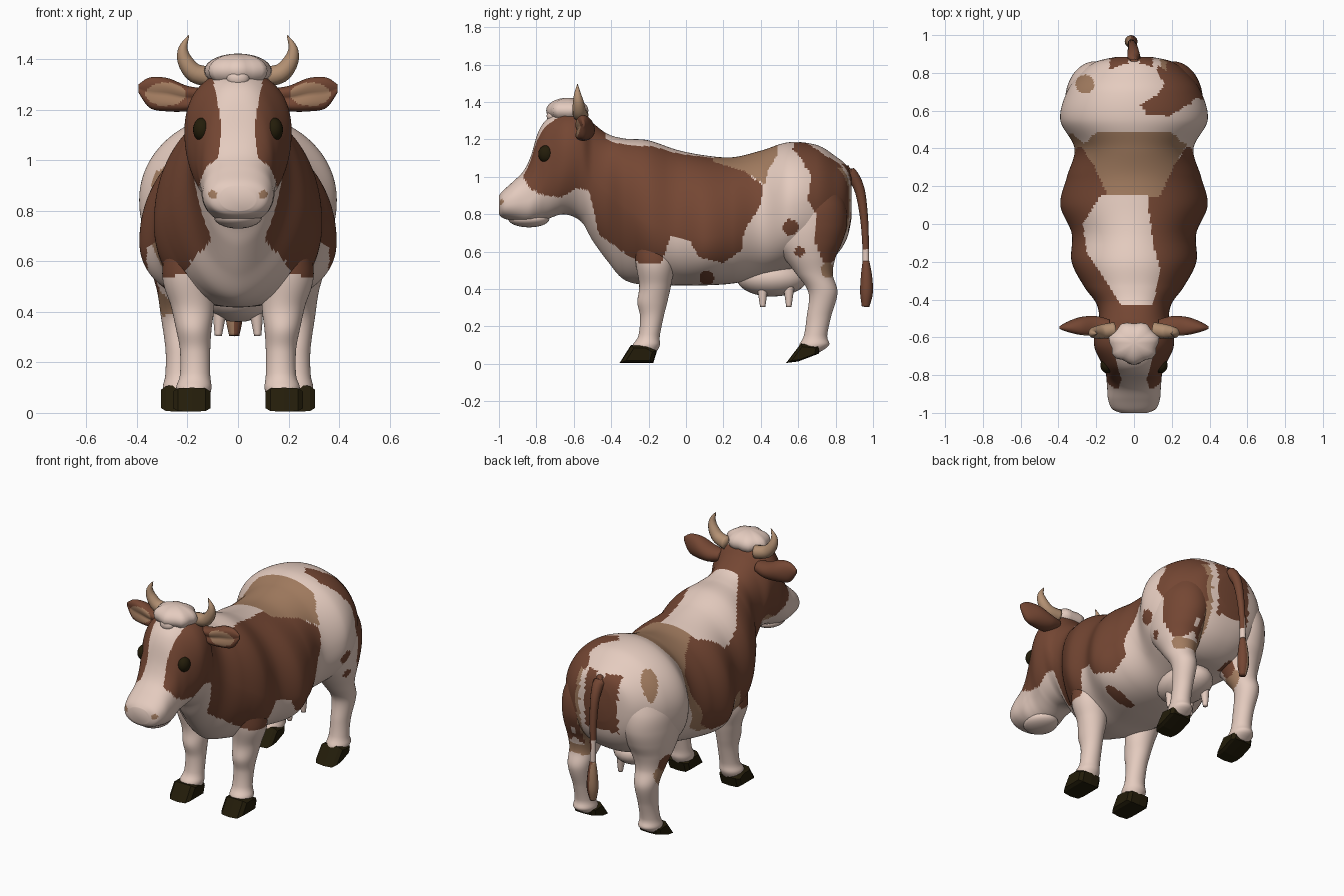
import bpy, bmesh, math
from mathutils import Vector

# ---------- colours ----------
def material(name, rgb):
    m = bpy.data.materials.new(name)
    m.diffuse_color = (*rgb, 1)
    return m

WHITE, BROWN, TAN, DARK, HORN = range(5)
MATS = [material("cream_hide", (0.78, 0.60, 0.52)), material("brown_hide", (0.175, 0.062, 0.033)),
        material("tan_hide", (0.36, 0.20, 0.115)), material("dark_hoof", (0.017, 0.012, 0.003)),
        material("horn", (0.45, 0.28, 0.17))]

# ---------- helpers ----------
def spline(stations, step, least=2):
    """Smooth resampling of station tuples; the first value sets the spacing."""
    out, n = [], len(stations)
    for i in range(n - 1):
        a, b, c, d = (stations[max(0, min(n - 1, j))] for j in (i - 1, i, i + 1, i + 2))
        k = max(least, math.ceil(abs(c[0] - b[0]) / step))
        for s in range(k):
            t = s / k
            out.append([0.5 * (2*q + (r - p)*t + (2*p - 5*q + 4*r - w)*t*t + (3*q - p - 3*r + w)*t**3)
                        for p, q, r, w in zip(a, b, c, d)])
    out.append(list(stations[-1]))
    return out

def loft(name, rings, paint, smooth=True):
    """Skin closed rings into a capped solid; paint is a colour or a rule(centre, normal)."""
    bm = bmesh.new()
    vs = [[bm.verts.new(p) for p in r] for r in rings]
    n = len(vs[0])
    for a, b in zip(vs, vs[1:]):
        for i in range(n):
            bm.faces.new((a[i], a[(i + 1) % n], b[(i + 1) % n], b[i]))
    bm.faces.new(vs[0])
    bm.faces.new(vs[-1])
    bmesh.ops.recalc_face_normals(bm, faces=bm.faces)
    for f in bm.faces:
        f.smooth = smooth
        f.material_index = paint(f.calc_center_median(), f.normal) if callable(paint) else paint
    return finish(name, bm)

def finish(name, bm):
    me = bpy.data.meshes.new(name)
    bm.to_mesh(me)
    bm.free()
    for m in MATS:
        me.materials.append(m)
    ob = bpy.data.objects.new(name, me)
    bpy.context.collection.objects.link(ob)
    return ob

def ellipsoid(name, centre, radii, mat, bump=None):
    bm = bmesh.new()
    bmesh.ops.create_uvsphere(bm, u_segments=24, v_segments=14, radius=1)
    for v in bm.verts:
        k = bump(v.co) if bump else 1
        v.co = Vector([c + r * q * k for c, r, q in zip(centre, radii, v.co)])
    for f in bm.faces:
        f.smooth, f.material_index = True, mat
    return finish(name, bm)

def tube(name, pts, paint, sides=12):
    """Round tube through (x, y, z, radius) points."""
    path = spline([(i * 0.1, *p) for i, p in enumerate(pts)], 0.025)
    cs = [Vector(p[1:4]) for p in path]
    rings = []
    for i, c in enumerate(cs):
        d = (cs[min(i + 1, len(cs) - 1)] - cs[max(i - 1, 0)]).normalized()
        u = d.cross(Vector((0, 1, 0)) if abs(d.y) < 0.8 else Vector((1, 0, 0))).normalized()
        w, r = d.cross(u), max(path[i][4], 0.002)
        rings.append([c + r * (u * math.cos(a) + w * math.sin(a))
                      for a in (2 * math.pi * k / sides for k in range(sides))])
    return loft(name, rings, paint)

def inside(poly, u, v):
    hit = False
    for (a, b), (c, d) in zip(poly, poly[1:] + poly[:1]):
        if (b > v) != (d > v) and u < (c - a) * (v - b) / (d - b) + a:
            hit = not hit
    return hit

# ---------- coat pattern ----------
SIDE = [(-0.9, 1.05), (-0.83, 0.93), (-0.75, 0.9), (-0.67, 0.89), (-0.58, 0.94), (-0.52, 0.93), (-0.5, 0.85),
        (-0.465, 0.69), (-0.25, 0.54), (-0.13, 0.54), (-0.08, 0.69), (0.02, 0.66), (0.07, 0.57), (0.2, 0.54),
        (0.3, 0.61), (0.31, 0.71), (0.4, 0.85), (0.41, 0.95), (0.31, 1.04), (0.15, 1.1), (0.15, 1.5), (-0.9, 1.5)]
SADDLE = [(0.14, 1.083), (0.31, 1.03), (0.42, 0.96), (0.44, 1.04), (0.49, 1.12), (0.49, 1.3), (0.14, 1.3)]
RUMP = [(0.6, 1.3), (0.63, 1.1), (0.67, 1.0), (0.65, 0.88), (0.7, 0.78), (0.68, 0.68), (0.74, 0.53),
        (0.79, 0.55), (0.9, 0.8), (0.9, 1.15), (0.8, 1.3)]
RUMP_TOP = [(0.12, 0.82), (0.16, 0.74), (0.12, 0.68), (0.03, 0.63), (0.07, 0.58), (0.19, 0.57), (0.28, 0.63),
            (0.42, 0.66), (0.42, 0.92), (0.14, 0.92)]
BACK = [(0.07, 0.15), (0.1, -0.1), (0.14, -0.25), (0.1, -0.43), (-0.07, -0.43), (-0.15, -0.3),
        (-0.25, -0.15), (-0.27, 0), (-0.18, 0.15)]
SPOTS = [(1, 0.56, 0.73, 0.042, BROWN), (1, 0.61, 0.6, 0.027, BROWN), (1, 0.11, 0.46, 0.04, BROWN),
         (-1, 0.68, 0.52, 0.052, BROWN), (-1, 0.69, 0.45, 0.065, TAN), (-1, 0.08, 0.47, 0.04, BROWN),
         (1, 0.76, 0.5, 0.04, TAN)]

def coat(p, _n=None):
    x, y, z = p
    for s, sy, sz, r, m in SPOTS:
        if x * s > 0.1 and math.hypot(y - sy, z - sz) < r:
            return m
    if y < -0.93 and math.hypot(abs(x) - 0.1, z - 0.865) < 0.017:     # nostrils
        return TAN
    if y < -0.56 and abs(x) < 0.068 + 0.35 * abs(z - 1.12) ** 1.5:    # face blaze
        return WHITE
    if z > 0.95 and inside(BACK, x, y):
        return WHITE
    if math.hypot(x + 0.26, y - 0.74) < 0.05 and z > 0.9:             # rump spot
        return TAN
    if inside(SADDLE, y, z):
        return TAN
    if inside(SIDE, y, z) and not (y < -0.2 and z < 0.8 and abs(x) < 0.09):
        return BROWN
    if x < -0.15 and z > 0.56 and inside(SIDE, y - 0.07, z):          # pale edge, left flank
        return TAN
    if z > 1.05 and y > 0.5:                                          # top of the rump
        if inside(RUMP_TOP, x, y):
            return BROWN
    elif x > 0.14 and inside(RUMP, y, z):
        return BROWN if x > 0.17 or y < 0.76 else TAN
    if y > 0.79 and -0.13 < x < 0.1 and 0.72 < z < 1.07 and (z < 1.04 or abs(x) > 0.03):
        return BROWN                                                  # patch around the tail
    return WHITE

# ---------- body, neck and head: y, top, bottom, half width, height of widest point ----------
BODY = [(-1.0, 0.90, 0.80, 0.07, 0.85), (-0.98, 0.925, 0.78, 0.115, 0.85), (-0.93, 0.97, 0.765, 0.137, 0.86),
        (-0.87, 1.03, 0.75, 0.142, 0.87), (-0.83, 1.11, 0.75, 0.145, 0.88), (-0.79, 1.24, 0.76, 0.15, 0.93),
        (-0.74, 1.31, 0.775, 0.17, 1.03), (-0.65, 1.35, 0.80, 0.21, 1.10), (-0.56, 1.345, 0.76, 0.205, 1.10),
        (-0.50, 1.29, 0.66, 0.185, 1.0), (-0.42, 1.23, 0.55, 0.20, 0.92), (-0.33, 1.205, 0.45, 0.265, 0.84),
        (-0.2, 1.195, 0.42, 0.33, 0.76), (-0.05, 1.145, 0.42, 0.33, 0.72), (0.1, 1.115, 0.42, 0.39, 0.68),
        (0.25, 1.105, 0.43, 0.355, 0.72), (0.4, 1.14, 0.46, 0.315, 0.78), (0.55, 1.185, 0.5, 0.39, 0.84),
        (0.7, 1.17, 0.52, 0.355, 0.86), (0.8, 1.11, 0.58, 0.28, 0.86), (0.86, 1.06, 0.67, 0.2, 0.87),
        (0.885, 1.0, 0.78, 0.09, 0.88)]
rings = []
for y, top, bot, w, mid in spline(BODY, 0.009, 5):
    # the throat and brisket are more pointed underneath than the rest
    low = 2.2 - 0.45 * max(0, min(1, (y + 0.68) / 0.1, (-0.12 - y) / 0.15))
    high = 2.25 - 0.25 * max(0, min(1, (y + 0.4) / 0.3))
    ring = []
    for k in range(160):
        a = 2 * math.pi * k / 160
        c, s = math.cos(a), math.sin(a)
        e = 2 / (high if s > 0 else low)
        px = math.copysign(abs(c) ** e, c)
        pz = math.copysign(abs(s) ** e, s)
        ring.append((w * px, y, mid + pz * ((top - mid) if s > 0 else (mid - bot))))
    rings.append(ring)
loft("body_and_head", rings, coat)
ellipsoid("lower_jaw", (0, -0.84, 0.775), (0.095, 0.11, 0.045), WHITE)
ellipsoid("forelock", (0, -0.63, 1.355), (0.13, 0.11, 0.068), WHITE,
          lambda c: 1 + 0.07 * math.sin(7 * math.atan2(c.y, c.x)) * (1 - c.z * c.z))
ellipsoid("forelock_tip", (0, -0.715, 1.325), (0.045, 0.03, 0.035), WHITE)

# ---------- legs: z, front y, back y, centre x, half width ----------
FRONT = [(0.75, -0.28, -0.06, 0.19, 0.08), (0.55, -0.27, -0.06, 0.2, 0.1), (0.42, -0.25, -0.08, 0.18, 0.085),
         (0.33, -0.26, -0.1, 0.175, 0.07), (0.25, -0.245, -0.12, 0.17, 0.06), (0.15, -0.255, -0.14, 0.17, 0.06),
         (0.1, -0.285, -0.14, 0.175, 0.07), (0.06, -0.28, -0.16, 0.175, 0.06)]
HIND = [(0.95, 0.5, 0.82, 0.18, 0.13), (0.84, 0.46, 0.855, 0.2, 0.155), (0.74, 0.44, 0.86, 0.205, 0.16),
        (0.65, 0.46, 0.835, 0.215, 0.145), (0.57, 0.52, 0.8, 0.225, 0.12), (0.48, 0.59, 0.785, 0.232, 0.088),
        (0.38, 0.655, 0.81, 0.235, 0.07), (0.25, 0.645, 0.775, 0.23, 0.057),
        (0.15, 0.63, 0.755, 0.23, 0.058), (0.1, 0.605, 0.765, 0.23, 0.068), (0.06, 0.61, 0.71, 0.23, 0.055)]
HOOF_FRONT = [(-0.355, 0.005), (-0.175, 0.005), (-0.155, 0.07), (-0.21, 0.1), (-0.295, 0.1)]
HOOF_HIND = [(0.535, 0.005), (0.6, 0.013), (0.71, 0.055), (0.72, 0.1), (0.615, 0.11)]

def ear_paint(c, n):
    oval = ((abs(c.x) - 0.285) / 0.08) ** 2 + ((c.z - 1.262) / 0.046) ** 2
    return TAN if n.y < -0.2 and oval < 1 else BROWN

EAR = [(0.13, 1.25, 0.035, 0.045), (0.2, 1.245, 0.05, 0.062), (0.28, 1.26, 0.066, 0.058),
       (0.35, 1.268, 0.06, 0.034), (0.395, 1.285, 0.015, 0.008)]

for side, s in (("left", -1), ("right", 1)):
    for part, leg, hoof, hx in (("front", FRONT, HOOF_FRONT, 0.183), ("hind", HIND, HOOF_HIND, 0.23)):
        loft(f"{part}_leg_{side}",
             [[(s * (cx + h * math.cos(a)), (y0 + y1) / 2 + (y1 - y0) / 2 * math.sin(a), z)
               for a in (2 * math.pi * k / 60 for k in range(60))]
              for z, y0, y1, cx, h in spline(leg, 0.011)], coat)
        # cloven hoof: two claws
        for claw, d in (("inner", -1), ("outer", 1)):
            edges = (hx, hx + d * 0.055, hx + d * 0.074)
            mid = sum(y for y, _ in hoof) / len(hoof)
            loft(f"{part}_hoof_{claw}_{side}",
                 [[(s * x, mid + (y - mid) * k, 0.05 + (z - 0.05) * k) for y, z in hoof]
                  for x, k in zip(edges, (1, 0.95, 0.7))], DARK, False)
    # ear, hollow towards the front
    loft(f"ear_{side}",
         [[(s * x, -0.55 + yh * math.sin(a) * (1 if math.sin(a) > 0 else 0.5 + 0.5 * abs(math.cos(a))),
            zc + zh * math.cos(a)) for a in (2 * math.pi * k / 48 for k in range(48))]
          for x, zc, zh, yh in spline(EAR, 0.008)], ear_paint)
    tube(f"horn_{side}", [(s * 0.1, -0.56, 1.33, 0.04), (s * 0.17, -0.57, 1.345, 0.038),
                          (s * 0.21, -0.575, 1.395, 0.03), (s * 0.217, -0.58, 1.445, 0.018),
                          (s * 0.195, -0.58, 1.495, 0.002)], HORN)
    ellipsoid(f"eye_{side}", (s * 0.142, -0.748, 1.122), (0.036, 0.042, 0.047), DARK)
    for end, ty in (("front", 0.41), ("back", 0.55)):
        tube(f"teat_{end}_{side}", [(s * 0.07, ty, 0.42, 0.03), (s * 0.075, ty, 0.36, 0.022),
                                    (s * 0.078, ty, 0.305, 0.014)], WHITE)

ellipsoid("udder", (0, 0.46, 0.46), (0.14, 0.19, 0.1), WHITE)

# ---------- tail and tuft ----------
tube("tail", [(0, 0.82, 1.03, 0.03), (0, 0.875, 1.02, 0.035), (-0.005, 0.925, 0.94, 0.028),
              (-0.01, 0.95, 0.8, 0.022), (-0.015, 0.96, 0.65, 0.018), (-0.015, 0.962, 0.52, 0.018)],
     lambda c, n: BROWN if c.z > 0.7 or (c.z > 0.6 and c.x > -0.012) else WHITE)
tube("tail_tuft", [(-0.015, 0.962, 0.55, 0.018), (-0.015, 0.965, 0.47, 0.03), (-0.015, 0.965, 0.38, 0.034),
                   (-0.015, 0.96, 0.305, 0.02)], lambda c, n: TAN if c.x < -0.02 else BROWN)
